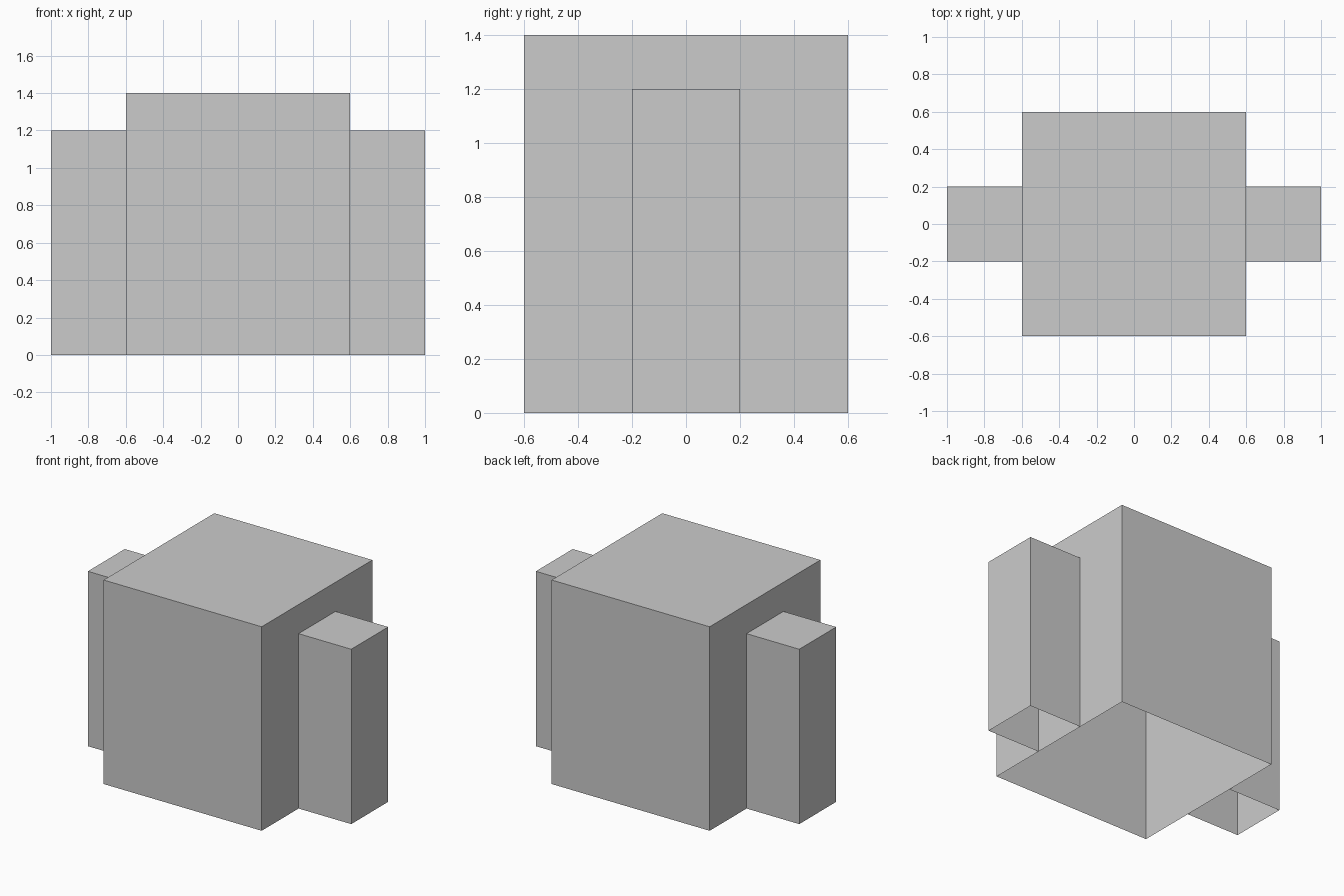
import bpy
import bmesh
from mathutils import Matrix, Vector

default = bpy.data.objects.get("Cube")
if default:
    bpy.data.objects.remove(default)

grey = bpy.data.materials.new("plain grey")
grey.use_nodes = True
colour = (0.6, 0.6, 0.6, 1)
grey.diffuse_color = colour
grey.node_tree.nodes["Principled BSDF"].inputs["Base Color"].default_value = colour


def open_box(name, x, size):
    """Thin-walled box standing on the ground, without a floor."""
    bm = bmesh.new()
    place = Matrix.Translation((x, 0, size[2] / 2)) @ Matrix.Diagonal(Vector((*size, 1)))
    bmesh.ops.create_cube(bm, size=1, matrix=place)
    bm.normal_update()
    floor = [f for f in bm.faces if f.normal.z < -0.5]
    bmesh.ops.delete(bm, geom=floor, context="FACES_ONLY")
    mesh = bpy.data.meshes.new(name)
    bm.to_mesh(mesh)
    bm.free()
    mesh.materials.append(grey)
    obj = bpy.data.objects.new(name, mesh)
    bpy.context.collection.objects.link(obj)
    return obj


# Main block, open underneath
open_box("main_block", 0, (1.2, 1.2, 1.4))

# Side blocks against the left and right walls
for side, sign in (("left", 1), ("right", -1)):
    open_box(side + "_side_block", sign * 0.8, (0.4, 0.4, 1.2))
